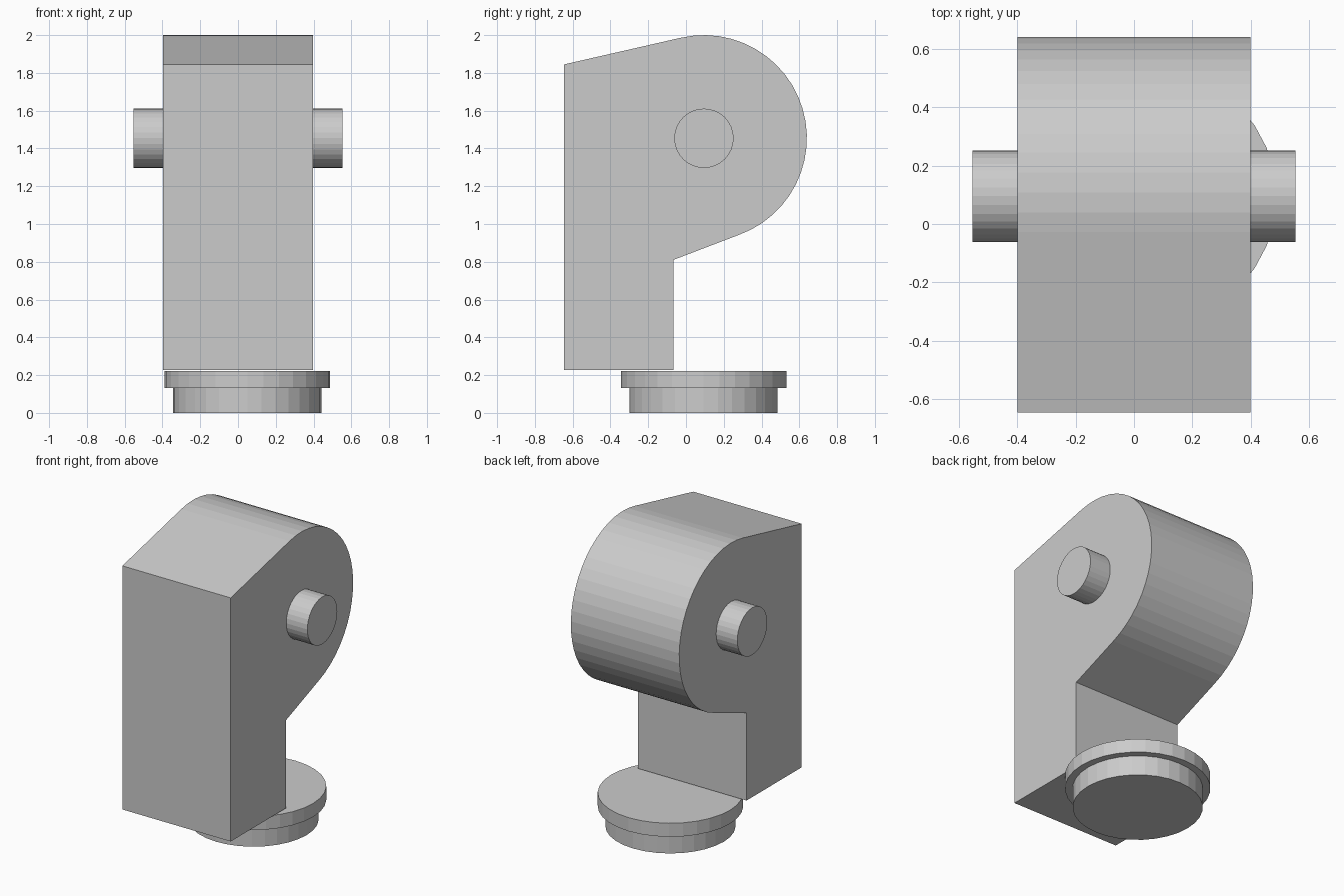
import bpy, bmesh, math
from mathutils import Vector

if "Cube" in bpy.data.objects:
    bpy.data.objects.remove(bpy.data.objects["Cube"])

CY, CZ, R = 0.095, 1.455, 0.545   # centre and radius of the rounded head


def extrude_x(name, profile, half_width):
    """Extrude a closed (y, z) profile symmetrically along x."""
    bm = bmesh.new()
    face = bm.faces.new([bm.verts.new((-half_width, y, z)) for y, z in profile])
    ext = bmesh.ops.extrude_face_region(bm, geom=[face])
    moved = [v for v in ext["geom"] if isinstance(v, bmesh.types.BMVert)]
    bmesh.ops.translate(bm, verts=moved, vec=Vector((2 * half_width, 0, 0)))
    bmesh.ops.recalc_face_normals(bm, faces=bm.faces)
    mesh = bpy.data.meshes.new(name)
    bm.to_mesh(mesh)
    bm.free()
    obj = bpy.data.objects.new(name, mesh)
    bpy.context.collection.objects.link(obj)
    return obj


def cylinder(name, radius, depth, location, rotation=(0, 0, 0)):
    bpy.ops.mesh.primitive_cylinder_add(vertices=32, radius=radius, depth=depth,
                                        location=location, rotation=rotation)
    bpy.context.object.name = name
    return bpy.context.object


# Bracket body: straight leg that flows tangentially into a round head
steps = 24
start, end = math.radians(-70), math.radians(103)
arc = []
for i in range(steps + 1):
    a = start + (end - start) * i / steps
    arc.append((CY + R * math.cos(a), CZ + R * math.sin(a)))
profile = [(-0.645, 0.227), (-0.067, 0.227), (-0.067, 0.81)] + arc + [(-0.645, 1.845)]
extrude_x("bracket_body", profile, 0.398)

# Pivot pin through the head
cylinder("pivot_pin", 0.157, 1.106, (0, CY, CZ - 0.001), (0, math.pi / 2, 0))

# Stepped round foot, slightly off centre
for name, radius, z0, z1 in (("foot_base", 0.392, 0.0, 0.132),
                             ("foot_flange", 0.438, 0.132, 0.222)):
    cylinder(name, radius, z1 - z0, (0.049, 0.093, (z0 + z1) / 2))
